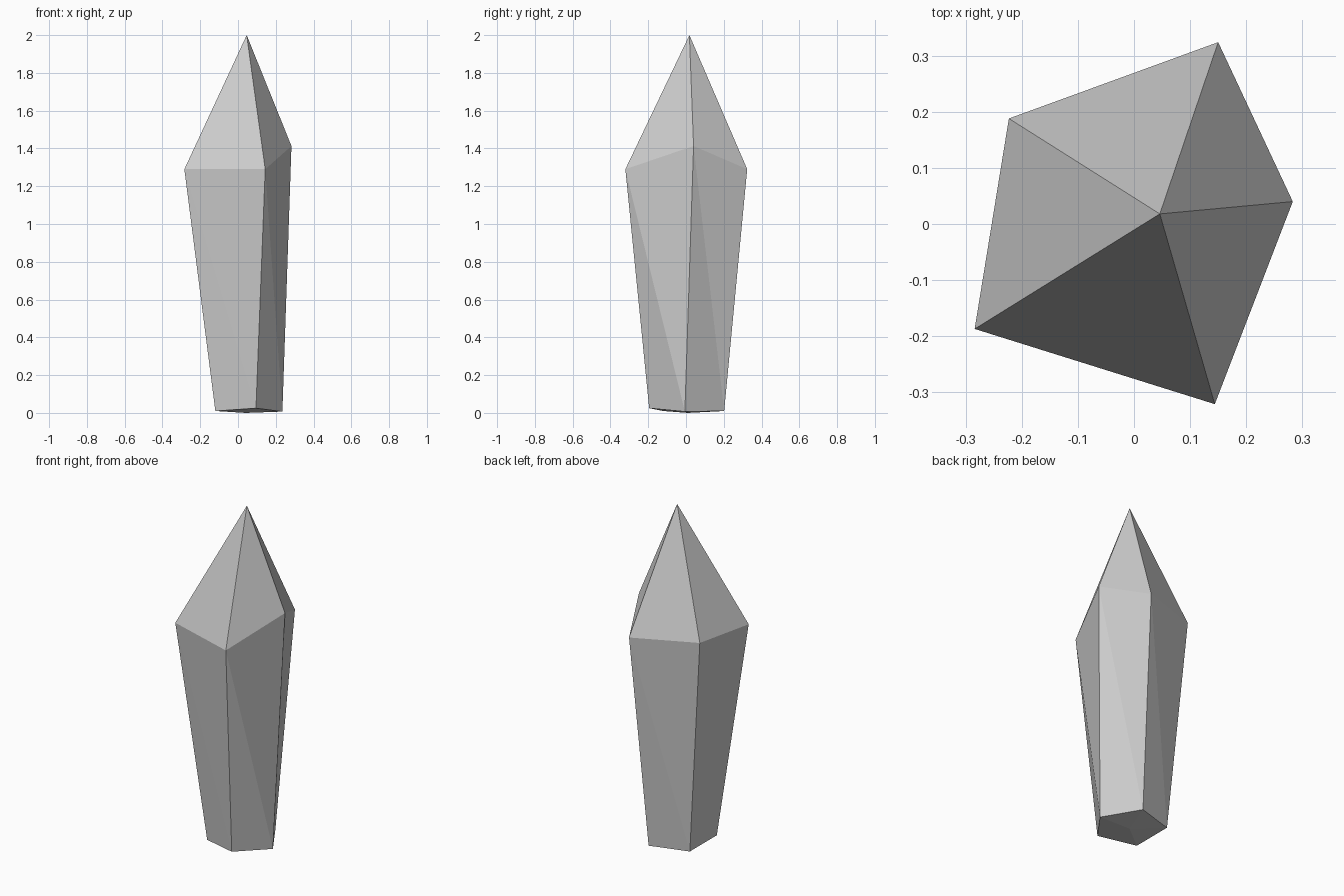
import bpy
import bmesh

# Remove the default cube only
cube = bpy.data.objects.get("Cube")
if cube:
    bpy.data.objects.remove(cube, do_unlink=True)

# Stone colour
grey = (0.6, 0.6, 0.6, 1.0)
stone = bpy.data.materials.new("light_grey_stone")
stone.use_nodes = True
stone.diffuse_color = grey
shader = next(n for n in stone.node_tree.nodes if n.type == 'BSDF_PRINCIPLED')
shader.inputs["Base Color"].default_value = grey

# Shoulder and foot outlines, both counter-clockwise from the front corner
shoulder = [(0.144, -0.321, 1.29), (0.283, 0.04, 1.413), (0.15, 0.324, 1.29),
            (-0.223, 0.188, 1.305), (-0.284, -0.187, 1.29)]
foot = [(0.095, -0.195, 0.025), (0.235, -0.006, 0.007), (0.106, 0.202, 0.01),
        (-0.12, 0.135, 0.01), (-0.12, -0.12, 0.01)]

bm = bmesh.new()
tip = bm.verts.new((0.046, 0.018, 2.0))
base = bm.verts.new((0.04, 0.01, 0.0))
upper = [bm.verts.new(p) for p in shoulder]
lower = [bm.verts.new(p) for p in foot]

# Each side has a point facet, two slightly folded shaft facets and a base facet
sides = len(upper)
for i in range(sides):
    j = (i + 1) % sides
    bm.faces.new((upper[i], upper[j], tip))
    bm.faces.new((upper[i], lower[j], upper[j]))
    bm.faces.new((upper[i], lower[i], lower[j]))
    bm.faces.new((lower[j], lower[i], base))
bmesh.ops.recalc_face_normals(bm, faces=bm.faces)

# Flat-shaded crystal
mesh = bpy.data.meshes.new("crystal_shard")
bm.to_mesh(mesh)
bm.free()
mesh.materials.append(stone)
crystal = bpy.data.objects.new("crystal_shard", mesh)
bpy.context.collection.objects.link(crystal)
